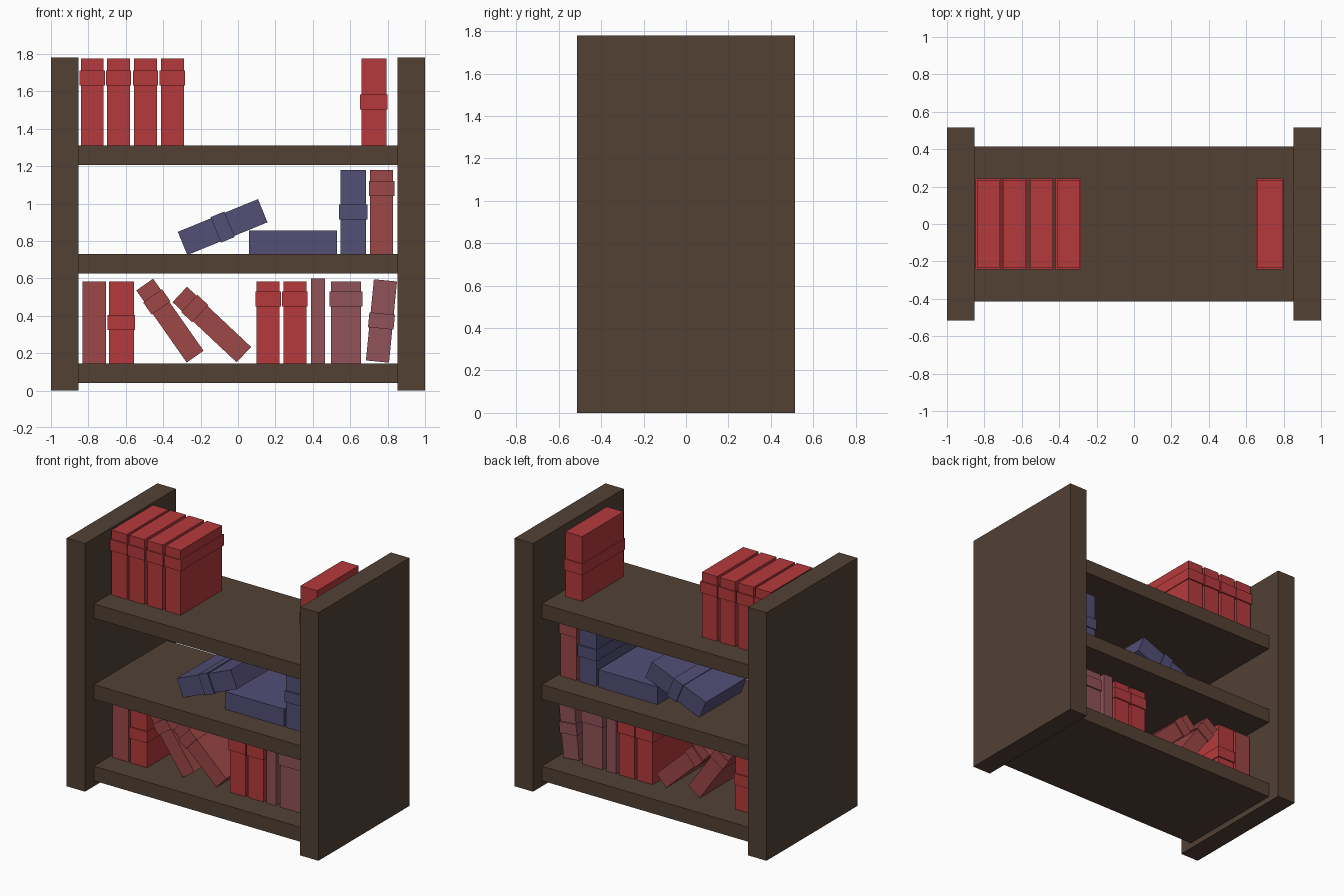
import bpy
import math
from mathutils import Matrix, Vector

cube = bpy.data.objects.get("Cube")
if cube:
    bpy.data.objects.remove(cube, do_unlink=True)


def make_material(name, rgb):
    """Flat material from an 8-bit display colour."""
    linear = [((c / 255 + 0.055) / 1.055) ** 2.4 for c in rgb] + [1.0]
    mat = bpy.data.materials.new(name)
    mat.use_nodes = True
    mat.diffuse_color = linear
    bsdf = next(n for n in mat.node_tree.nodes if n.type == "BSDF_PRINCIPLED")
    bsdf.inputs["Base Color"].default_value = linear
    return mat


wood = make_material("dark wood", (82, 65, 52))
red = make_material("bright red", (182, 58, 60))
rust = make_material("dull red", (156, 71, 70))
mauve = make_material("mauve", (144, 82, 88))
blue = make_material("slate blue", (82, 78, 118))


def box(name, size, matrix, mat):
    bpy.ops.mesh.primitive_cube_add(size=1)
    ob = bpy.context.object
    ob.name = name
    ob.data.transform(Matrix.Diagonal((*size, 1)))
    ob.matrix_world = matrix
    ob.data.materials.append(mat)
    return ob


def book(name, mat, x, z, thick, length, band=None, lean=0, band_height=0.08):
    """Book centred at x, z; lean is clockwise from upright, band is an offset along it."""
    place = Matrix.Translation((x, 0, z)) @ Matrix.Rotation(math.radians(lean), 4, "Y")
    box(name, (thick, 0.47, length), place, mat)
    if band is not None:
        box(name + "_band", (thick + 0.013, 0.488, band_height),
            place @ Matrix.Translation((0, 0, band)), mat)


def standing(name, mat, left, right, floor, height, band=None):
    """Upright book resting on a shelf; band is its centre height above the shelf."""
    offset = None if band is None else band - height / 2
    book(name, mat, (left + right) / 2, floor + height / 2, right - left, height, offset)


# Side panels
for side, x in (("left", 0.927), ("right", -0.927)):
    box(side + "_panel", (0.146, 1.03, 1.78), Matrix.Translation((x, 0, 0.89)), wood)

# Shelves, given by the height of the top face
LOW, MID, TOP = 0.145, 0.73, 1.31
for name, z in (("bottom", LOW), ("middle", MID), ("top", TOP)):
    box(name + "_shelf", (1.71, 0.83, 0.104), Matrix.Translation((0, 0, z - 0.052)), wood)

# Top shelf books
for i, x in enumerate((-0.84, -0.70, -0.555, -0.412)):
    standing(f"top_book_{i + 1}", red, x, x + 0.122, TOP, 0.465, 0.36)
standing("top_end_book", red, 0.66, 0.793, TOP, 0.465, 0.232)

# Middle shelf books
standing("middle_blue_book", blue, 0.547, 0.685, MID, 0.45, 0.225)
standing("middle_rust_book", rust, 0.706, 0.83, MID, 0.45, 0.35)
book("lying_book", blue, 0.295, MID + 0.063, 0.126, 0.47, lean=90)
book("propped_book", blue, -0.082, 0.874, 0.134, 0.463, 0, 67.8)

# Bottom shelf books
standing("bottom_rust_book", rust, -0.832, -0.706, LOW, 0.437)
standing("bottom_red_book", red, -0.69, -0.557, LOW, 0.437, 0.22)
book("leaning_book_1", rust, -0.364, 0.374, 0.11, 0.47, 0.122, -35)
book("leaning_book_2", rust, -0.14, 0.353, 0.113, 0.47, 0.125, -46.8)
for i, x in enumerate((0.10, 0.243)):
    standing(f"bottom_pair_book_{i + 1}", red, x, x + 0.123, LOW, 0.437, 0.345)
standing("thin_mauve_book", mauve, 0.39, 0.465, LOW, 0.455)
standing("thick_mauve_book", mauve, 0.497, 0.658, LOW, 0.437, 0.345)
book("tilted_mauve_book", mauve, 0.767, 0.372, 0.124, 0.436, 0, 5.6)
